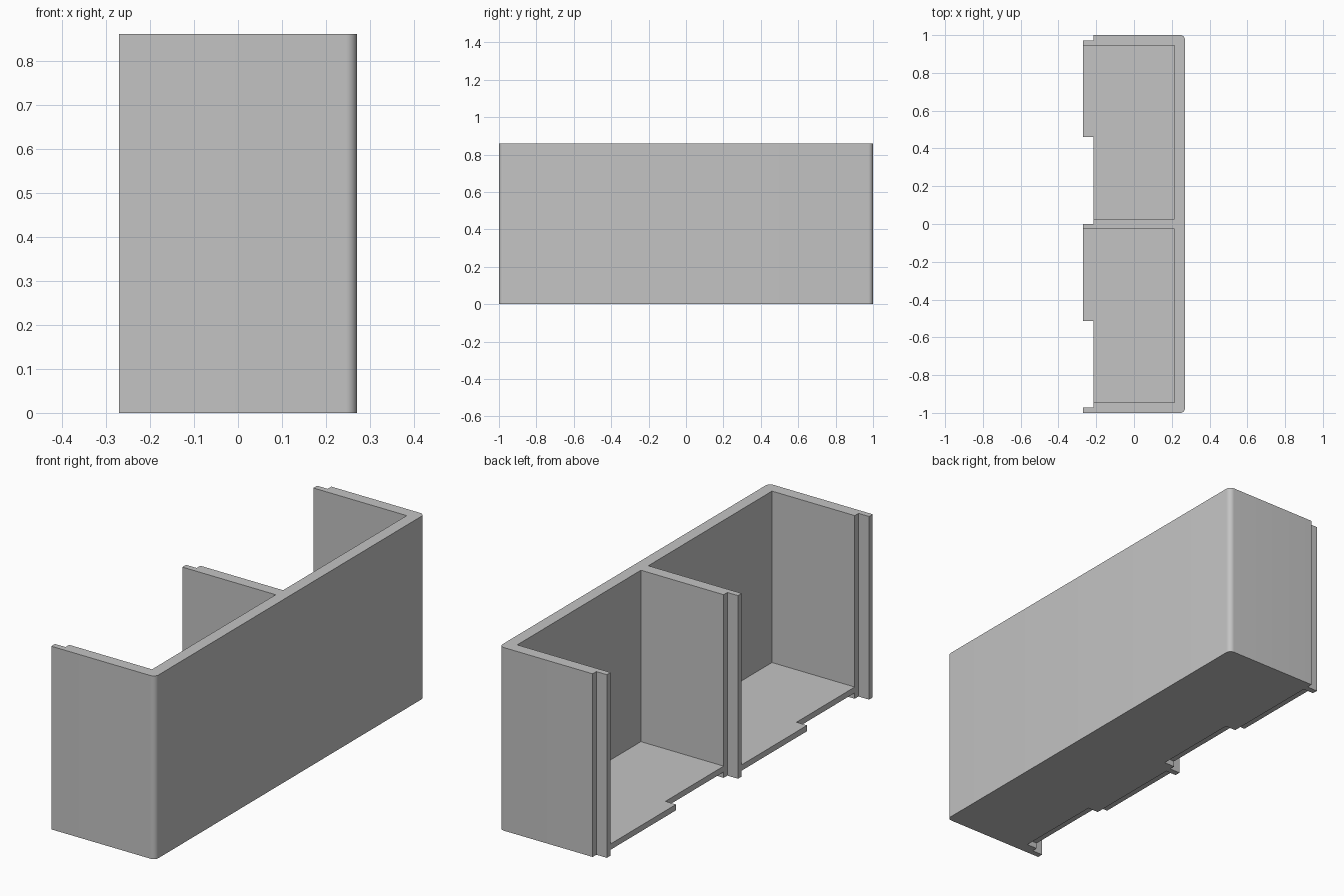
import bpy
import bmesh
from math import sin, cos, pi, radians

cube = bpy.data.objects.get("Cube")
if cube:
    bpy.data.objects.remove(cube, do_unlink=True)

HEIGHT = 0.86
WALL = 0.055           # wall and floor thickness
HALF = WALL / 2        # thickness of the joining lips
OPEN_X, BACK_X = -0.27, 0.27
SHOULDER = OPEN_X + WALL
INNER = BACK_X - WALL
RADIUS = 0.025
TAB = 0.485            # length of each floor tab

grey = bpy.data.materials.new("plain grey")
grey.use_nodes = True
colour = (0.55, 0.55, 0.55, 1)
grey.diffuse_color = colour
grey.node_tree.nodes["Principled BSDF"].inputs["Base Color"].default_value = colour


def prism(name, outline, bottom, top):
    """Extrude a plan outline upwards into a solid."""
    bm = bmesh.new()
    face = bm.faces.new([bm.verts.new((x, y, bottom)) for x, y in outline])
    side = bmesh.ops.extrude_face_region(bm, geom=[face], use_keep_orig=True)
    verts = [v for v in side["geom"] if isinstance(v, bmesh.types.BMVert)]
    bmesh.ops.translate(bm, verts=verts, vec=(0, 0, top - bottom))
    bmesh.ops.recalc_face_normals(bm, faces=bm.faces)
    mesh = bpy.data.meshes.new(name)
    bm.to_mesh(mesh)
    bm.free()
    mesh.materials.append(grey)
    obj = bpy.data.objects.new(name, mesh)
    bpy.context.collection.objects.link(obj)
    return obj


def corner(y, start):
    """Rounded outer corner, a quarter turn from the start angle."""
    cx = BACK_X - RADIUS
    cy = y - RADIUS if y > 0 else y + RADIUS
    steps = 8
    return [(cx + RADIUS * cos(start + pi / 2 * i / steps),
             cy + RADIUS * sin(start + pi / 2 * i / steps)) for i in range(steps + 1)]


def wall_end(low, high):
    """Open end of a wall, with a half-thickness lip on its low side."""
    return [(SHOULDER, high), (SHOULDER, low + HALF), (OPEN_X, low + HALF), (OPEN_X, low)]


# Three walls and the long panel as one comb-shaped plan
plan = corner(-1, -pi / 2) + corner(1, 0)
plan += wall_end(1 - WALL, 1) + [(INNER, 1 - WALL), (INNER, HALF)]
plan += wall_end(-HALF, HALF) + [(INNER, -HALF), (INNER, WALL - 1)]
plan += wall_end(-1, WALL - 1)
walls = prism("walls", plan, 0, HEIGHT)

# Floor of each bay: upper layer has a tab, lower layer a matching rebate
for side, low, high in (("left", HALF, 1 - WALL), ("right", WALL - 1, -HALF)):
    split = high - TAB
    upper = [(INNER, low), (INNER, high), (OPEN_X, high), (OPEN_X, split),
             (SHOULDER, split), (SHOULDER, low)]
    lower = [(INNER, low), (INNER, high), (SHOULDER, high), (SHOULDER, split),
             (SHOULDER + WALL, split), (SHOULDER + WALL, low)]
    prism(side + "_floor_upper", upper, HALF, WALL)
    prism(side + "_floor_lower", lower, 0, HALF)

# Smooth the rounded corners only
bpy.ops.object.select_all(action="DESELECT")
walls.select_set(True)
bpy.context.view_layer.objects.active = walls
bpy.ops.object.shade_smooth_by_angle(angle=radians(30))
